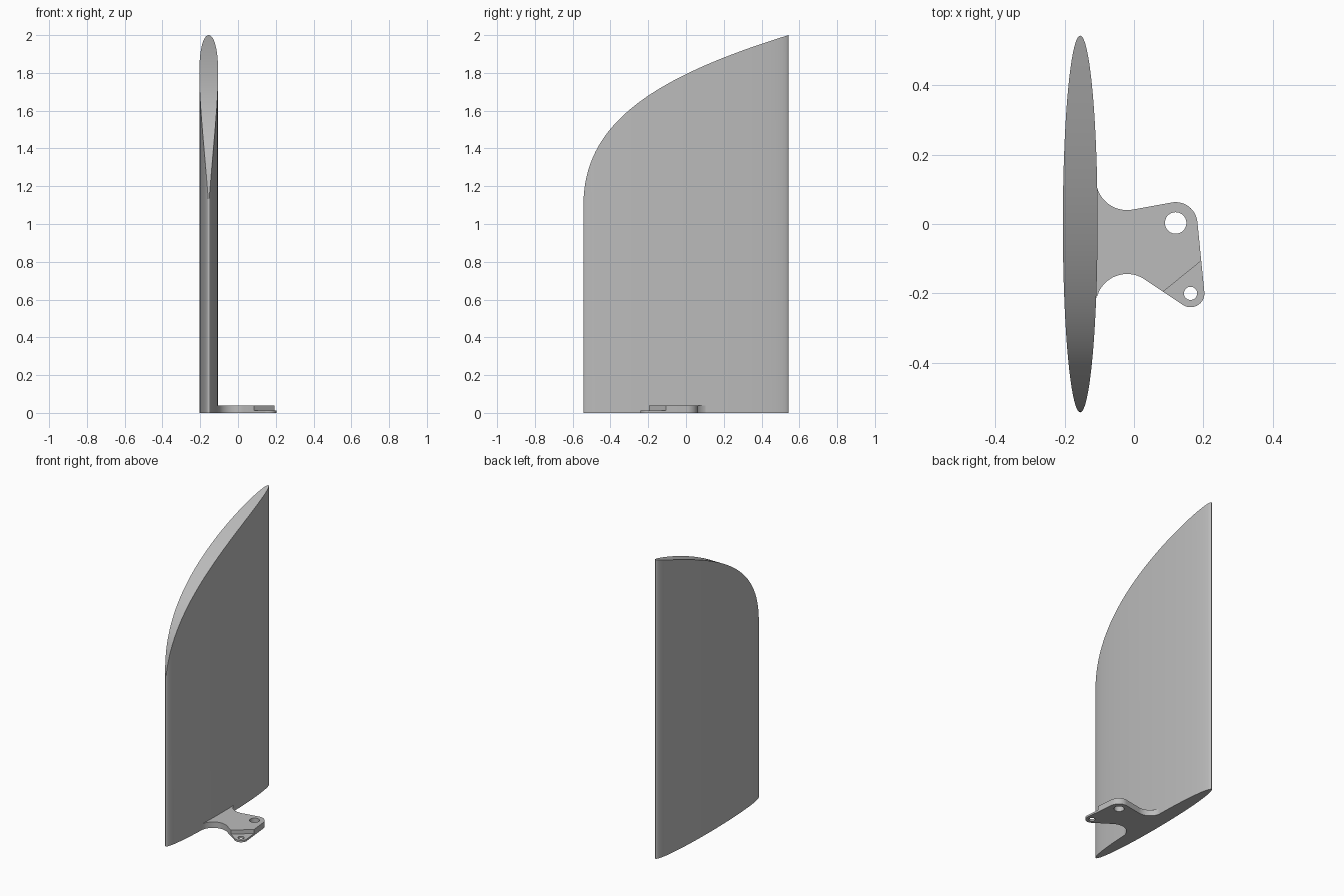
import bpy, bmesh
from math import cos, sin, pi, radians

cube = bpy.data.objects.get("Cube")
if cube:
    bpy.data.objects.remove(cube, do_unlink=True)

grey = bpy.data.materials.new("plain grey")
grey.use_nodes = True
grey.diffuse_color = (0.5, 0.5, 0.5, 1)
grey.node_tree.nodes["Principled BSDF"].inputs["Base Color"].default_value = (0.5, 0.5, 0.5, 1)


def finish(name, bm):
    bmesh.ops.recalc_face_normals(bm, faces=bm.faces)
    mesh = bpy.data.meshes.new(name)
    bm.to_mesh(mesh)
    bm.free()
    mesh.materials.append(grey)
    ob = bpy.data.objects.new(name, mesh)
    bpy.context.collection.objects.link(ob)
    return ob


def select(ob):
    bpy.ops.object.select_all(action="DESELECT")
    ob.select_set(True)
    bpy.context.view_layer.objects.active = ob


def prism(name, points, z0, z1):
    bm = bmesh.new()
    face = bm.faces.new([bm.verts.new((x, y, z0)) for x, y in points])
    extruded = bmesh.ops.extrude_face_region(bm, geom=[face])["geom"]
    verts = [v for v in extruded if isinstance(v, bmesh.types.BMVert)]
    bmesh.ops.translate(bm, verts=verts, vec=(0, 0, z1 - z0))
    return finish(name, bm)


def arc(cx, cy, r, a0, a1, n=16):
    angles = [radians(a0 + (a1 - a0) * i / n) for i in range(n + 1)]
    return [(cx + r * cos(a), cy + r * sin(a)) for a in angles]


# Blade: elliptical column whose top follows a swept curve along y
HALF_LENGTH, HALF_WIDTH, BLADE_X = 0.543, 0.05, -0.155
CURVE_Y = (-HALF_LENGTH, -HALF_LENGTH, -0.2, HALF_LENGTH)
CURVE_Z = (1.1, 1.52, 1.77, 2.0)


def bezier(p, t):
    s = 1 - t
    return p[0]*s**3 + 3*p[1]*s*s*t + 3*p[2]*s*t*t + p[3]*t**3


def top_height(y):
    low, high = 0.0, 1.0
    for _ in range(40):
        mid = (low + high) / 2
        if bezier(CURVE_Y, mid) < y:
            low = mid
        else:
            high = mid
    return bezier(CURVE_Z, low)


bm = bmesh.new()
STATIONS = 64
rows = []
for i in range(STATIONS + 1):
    a = pi * i / STATIONS
    y, w = -HALF_LENGTH * cos(a), HALF_WIDTH * sin(a)
    corners = [(-w, 0), (w, 0), (w, top_height(y)), (-w, top_height(y))]
    rows.append([bm.verts.new((BLADE_X + x, y, z)) for x, z in corners])
for a, b in zip(rows, rows[1:]):
    for k in range(4):
        m = (k + 1) % 4
        bm.faces.new((a[k], a[m], b[m], b[k]))
bmesh.ops.remove_doubles(bm, verts=bm.verts, dist=1e-5)
blade = finish("blade", bm)

# Mounting bracket: flat plate with filleted root and rounded lugs
outline = (arc(-0.02, 0.13, 0.09, 190, 281)
           + arc(0.12, 0.0, 0.063, 101, 5)
           + arc(0.163, -0.2, 0.04, 5, -125)
           + arc(-0.02, -0.234, 0.09, 55, 170))
bracket = prism("mounting_bracket", outline, 0, 0.04)

# Bolt holes and the thinner stepped lug
cutters = [
    prism("large_hole_cutter", arc(0.12, 0.003, 0.031, 0, 350, 35), -0.1, 0.1),
    prism("small_hole_cutter", arc(0.163, -0.2, 0.019, 0, 350, 35), -0.1, 0.1),
    prism("step_cutter", [(0.046, -0.226), (0.046, -0.3), (0.3, -0.3), (0.231, -0.076)], 0.013, 0.1),
]
select(bracket)
for cutter in cutters:
    cutter.hide_render = True
    mod = bracket.modifiers.new(cutter.name, "BOOLEAN")
    mod.operation = "DIFFERENCE"
    mod.solver = "EXACT"
    mod.object = cutter
    bpy.ops.object.modifier_apply(modifier=mod.name)
    bpy.data.objects.remove(cutter, do_unlink=True)

# Smooth curved walls, keep crisp edges
for ob in (blade, bracket):
    select(ob)
    bpy.ops.object.shade_smooth_by_angle(angle=radians(30))
